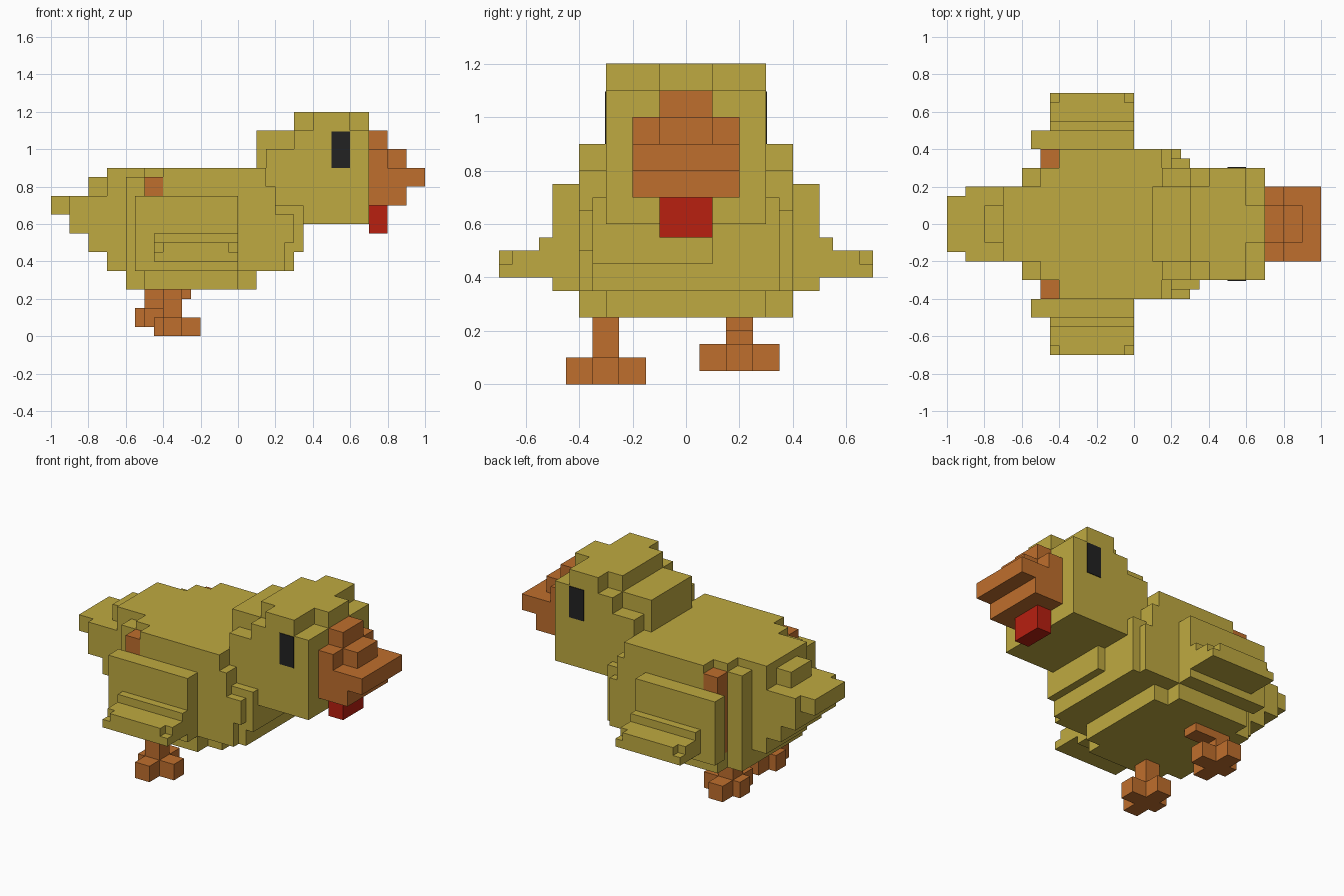
import bpy
import bmesh

cube = bpy.data.objects.get("Cube")
if cube:
    bpy.data.objects.remove(cube, do_unlink=True)


def material(name, rgb):
    m = bpy.data.materials.new(name)
    m.use_nodes = True
    m.diffuse_color = (*rgb, 1)
    m.node_tree.nodes["Principled BSDF"].inputs["Base Color"].default_value = (*rgb, 1)
    return m


YELLOW = material("mustard yellow", (0.52, 0.40, 0.052))
ORANGE = material("orange", (0.52, 0.157, 0.026))
RED = material("red", (0.48, 0.014, 0.005))
BLACK = material("black", (0.016, 0.016, 0.016))


def blocks(name, mat, boxes):
    """One object made of boxes given as (x0, x1, y0, y1, z0, z1)."""
    bm = bmesh.new()
    for x0, x1, y0, y1, z0, z1 in boxes:
        verts = bmesh.ops.create_cube(bm, size=1)["verts"]
        for v in verts:
            v.co = (x1 if v.co.x > 0 else x0,
                    y1 if v.co.y > 0 else y0,
                    z1 if v.co.z > 0 else z0)
    me = bpy.data.meshes.new(name)
    bm.to_mesh(me)
    bm.free()
    me.materials.append(mat)
    ob = bpy.data.objects.new(name, me)
    bpy.context.collection.objects.link(ob)
    return ob


def sym(x0, x1, y, z0, z1):
    """Box centred across the body."""
    return (x0, x1, -y, y, z0, z1)


def flip(box):
    """Mirror a box to the other side."""
    x0, x1, y0, y1, z0, z1 = box
    return (x0, x1, -y1, -y0, z0, z1)


# Body with stepped rump and belly
blocks("body", YELLOW, [
    sym(-0.40, 0.15, 0.40, 0.35, 0.90),
    sym(-0.50, 0.15, 0.30, 0.35, 0.90),
    sym(-0.60, -0.50, 0.30, 0.35, 0.85),
    sym(-0.70, -0.50, 0.20, 0.35, 0.90),
    sym(-0.50, 0.00, 0.40, 0.25, 0.35),
    sym(-0.60, 0.10, 0.30, 0.25, 0.35),
])

# Chest, stepping forward under the head
blocks("chest", YELLOW, [
    sym(0.15, 0.20, 0.40, 0.35, 0.80),
    sym(0.20, 0.25, 0.40, 0.35, 0.65),
    sym(0.15, 0.30, 0.35, 0.35, 0.70),
    (0.25, 0.30, -0.40, -0.30, 0.50, 0.65),
    (0.30, 0.35, -0.35, 0.10, 0.45, 0.60),
    (0.30, 0.35, -0.35, -0.20, 0.45, 0.70),
])

# Tail
blocks("tail", YELLOW, [
    sym(-0.80, -0.70, 0.10, 0.75, 0.85),
    sym(-0.80, -0.70, 0.20, 0.45, 0.75),
    sym(-0.90, -0.80, 0.20, 0.55, 0.75),
    sym(-1.00, -0.90, 0.15, 0.65, 0.75),
])

# Head and crown
blocks("head", YELLOW, [
    sym(0.30, 0.70, 0.30, 0.60, 1.10),
    sym(0.15, 0.30, 0.30, 0.70, 1.00),
    sym(0.10, 0.30, 0.20, 0.90, 1.10),
])
blocks("crown", YELLOW, [
    sym(0.40, 0.60, 0.30, 1.10, 1.20),
    sym(0.30, 0.40, 0.20, 1.10, 1.20),
    sym(0.60, 0.70, 0.10, 1.10, 1.20),
])

# Beak and wattle
blocks("beak", ORANGE, [
    sym(0.70, 0.80, 0.10, 1.00, 1.10),
    sym(0.70, 0.80, 0.20, 0.90, 1.00),
    sym(0.80, 0.90, 0.10, 0.90, 1.00),
    sym(0.70, 1.00, 0.20, 0.80, 0.90),
    sym(0.70, 0.90, 0.20, 0.70, 0.80),
])
blocks("wattle", RED, [sym(0.70, 0.80, 0.10, 0.55, 0.70)])

# Wings, hips and eyes on both sides
wing = [
    (-0.55, 0.00, 0.40, 0.50, 0.35, 0.75),
    (-0.45, 0.00, 0.50, 0.55, 0.40, 0.55),
    (-0.45, 0.00, 0.55, 0.65, 0.40, 0.50),
    (-0.40, -0.05, 0.65, 0.70, 0.40, 0.50),
    (-0.45, 0.00, 0.65, 0.70, 0.40, 0.45),
]
hip = [(-0.50, -0.40, 0.30, 0.40, 0.35, 0.85)]
eye = [(0.50, 0.60, 0.298, 0.304, 0.90, 1.095)]
for side, place in (("left", lambda b: b), ("right", flip)):
    blocks(side + "_wing", YELLOW, [place(b) for b in wing])
    blocks(side + "_hip", ORANGE, [place(b) for b in hip])
    blocks(side + "_eye", BLACK, [place(b) for b in eye])


# Legs in mid-step, each with a cross-shaped foot
def leg(name, x, y, z, extra):
    blocks(name, ORANGE, [
        (x, x + 0.10, y - 0.05, y + 0.05, z + 0.10, 0.25),
        (x, x + 0.10, y - 0.15, y + 0.15, z, z + 0.10),
        (x - 0.05, x + 0.20, y - 0.05, y + 0.05, z, z + 0.10),
    ] + extra)


leg("right_leg", -0.40, -0.30, 0.00, [])
leg("left_leg", -0.50, 0.20, 0.05, [(-0.40, -0.25, 0.15, 0.25, 0.20, 0.25)])
